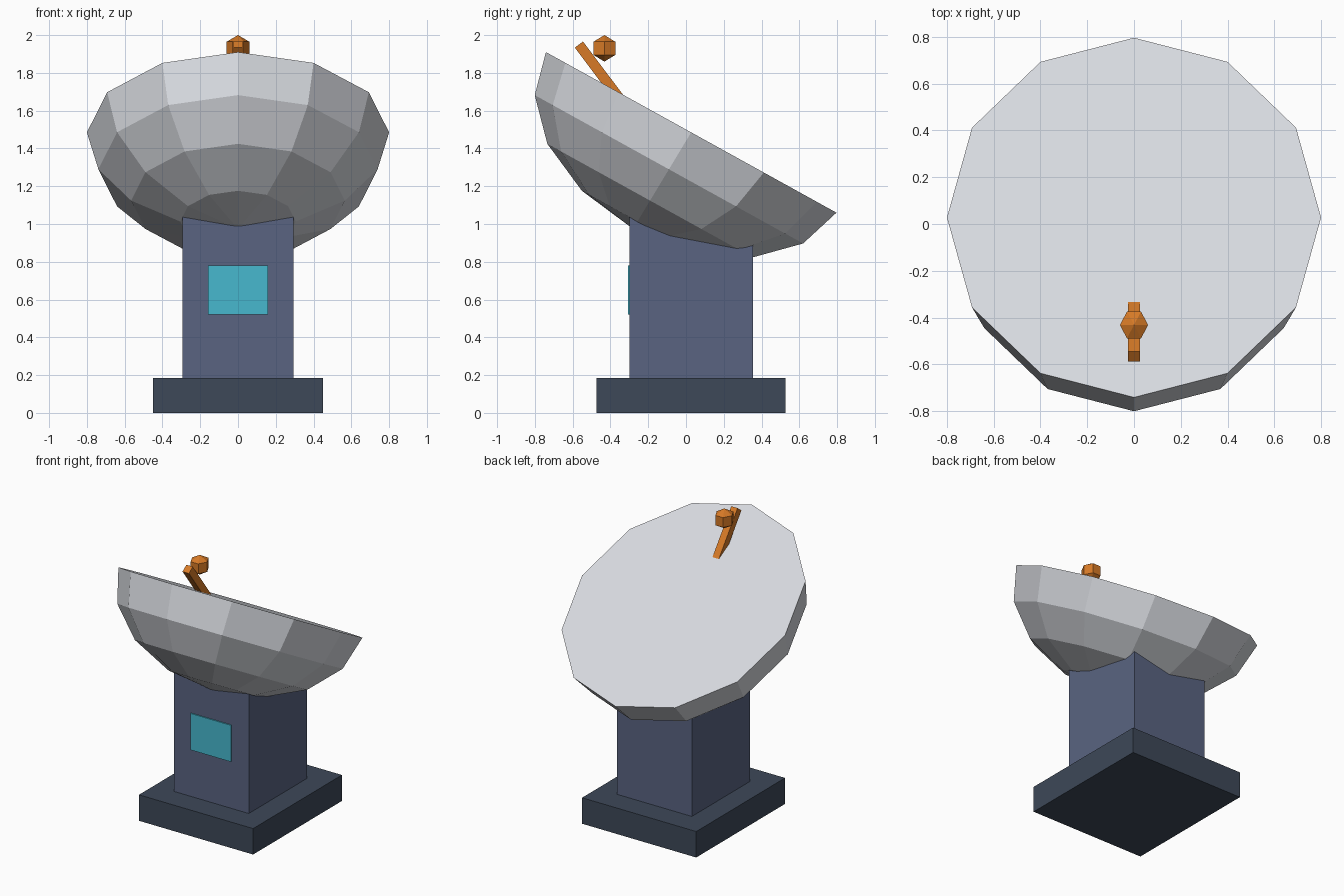
import bpy, bmesh, math
from mathutils import Matrix, Vector

default = bpy.data.objects.get("Cube")
if default:
    bpy.data.objects.remove(default, do_unlink=True)


def material(name, rgb):
    mat = bpy.data.materials.new(name)
    mat.use_nodes = True
    mat.diffuse_color = (*rgb, 1)
    mat.node_tree.nodes["Principled BSDF"].inputs["Base Color"].default_value = (*rgb, 1)
    return mat


LIGHT_GREY = material("light grey", (0.68, 0.70, 0.74))
SLATE_BLUE = material("slate blue", (0.10, 0.127, 0.22))
DARK_SLATE = material("dark slate", (0.047, 0.065, 0.098))
CYAN = material("cyan", (0.063, 0.48, 0.62))
ORANGE = material("orange", (0.68, 0.195, 0.02))


def finish(name, bm, mat):
    bmesh.ops.recalc_face_normals(bm, faces=bm.faces)
    mesh = bpy.data.meshes.new(name)
    bm.to_mesh(mesh)
    bm.free()
    mesh.materials.append(mat)
    obj = bpy.data.objects.new(name, mesh)
    bpy.context.collection.objects.link(obj)
    return obj


def box(name, size, matrix, mat):
    bm = bmesh.new()
    bmesh.ops.create_cube(bm, size=1, matrix=matrix @ Matrix.Diagonal((*size, 1)))
    return finish(name, bm, mat)


def lathe(name, profile, segments, matrix, mat):
    """Flat-faced solid of revolution; profile holds (radius, height)."""
    bm = bmesh.new()
    rings = []
    for radius, height in profile:
        if radius < 1e-5:
            rings.append([bm.verts.new((0, 0, height))] * segments)
        else:
            angles = [math.tau * i / segments for i in range(segments)]
            rings.append([bm.verts.new((radius * math.cos(a), radius * math.sin(a), height))
                          for a in angles])
    for low, high in zip(rings, rings[1:]):
        for i in range(segments):
            j = (i + 1) % segments
            corners = dict.fromkeys((low[i], low[j], high[j], high[i]))
            bm.faces.new(list(corners))
    if profile[-1][0] > 1e-5:
        bm.faces.new(rings[-1])
    bmesh.ops.transform(bm, matrix=matrix, verts=bm.verts)
    return finish(name, bm, mat)


AXIS_Y = 0.0275
STRETCH = Matrix.Diagonal((1, 1.11, 1.0625, 1))

# Pedestal
box("base", (0.90, 1.0, 0.185), Matrix.Translation((0, AXIS_Y, 0.0925)), DARK_SLATE)
box("column", (0.59, 0.655, 0.95), Matrix.Translation((0, AXIS_Y, 0.625)), SLATE_BLUE)
box("front_panel", (0.32, 0.009, 0.26), Matrix.Translation((0, -0.3035, 0.65)), CYAN)

# Tilted dish: shallow lower half sphere with a flat face
lats = [math.radians(22.5 * i) for i in range(-4, 1)]
bowl = [(0.8 * math.cos(a), 0.555 * math.sin(a)) for a in lats]
lathe("dish", bowl, 12,
      Matrix.Translation((0, AXIS_Y, 1.485)) @ STRETCH @ Matrix.Rotation(math.radians(-30), 4, "X"),
      LIGHT_GREY)

# Feed arm leaning forward out of the dish
top, foot = Vector((0, -0.567, 1.95)), Vector((0, -0.30, 1.595))
lean = (top - foot).to_track_quat("Z", "Y").to_matrix().to_4x4()
box("feed_arm", (0.05, 0.054, (top - foot).length),
    Matrix.Translation((top + foot) / 2) @ lean, ORANGE)

# Receiver bulb
bulb = [(0.0693 * math.cos(a), 0.066 * math.sin(a))
        for a in (math.radians(d) for d in (-90, -30, 30, 90))]
lathe("receiver", bulb, 6, Matrix.Translation((0, -0.432, 1.93)) @ STRETCH, ORANGE)
